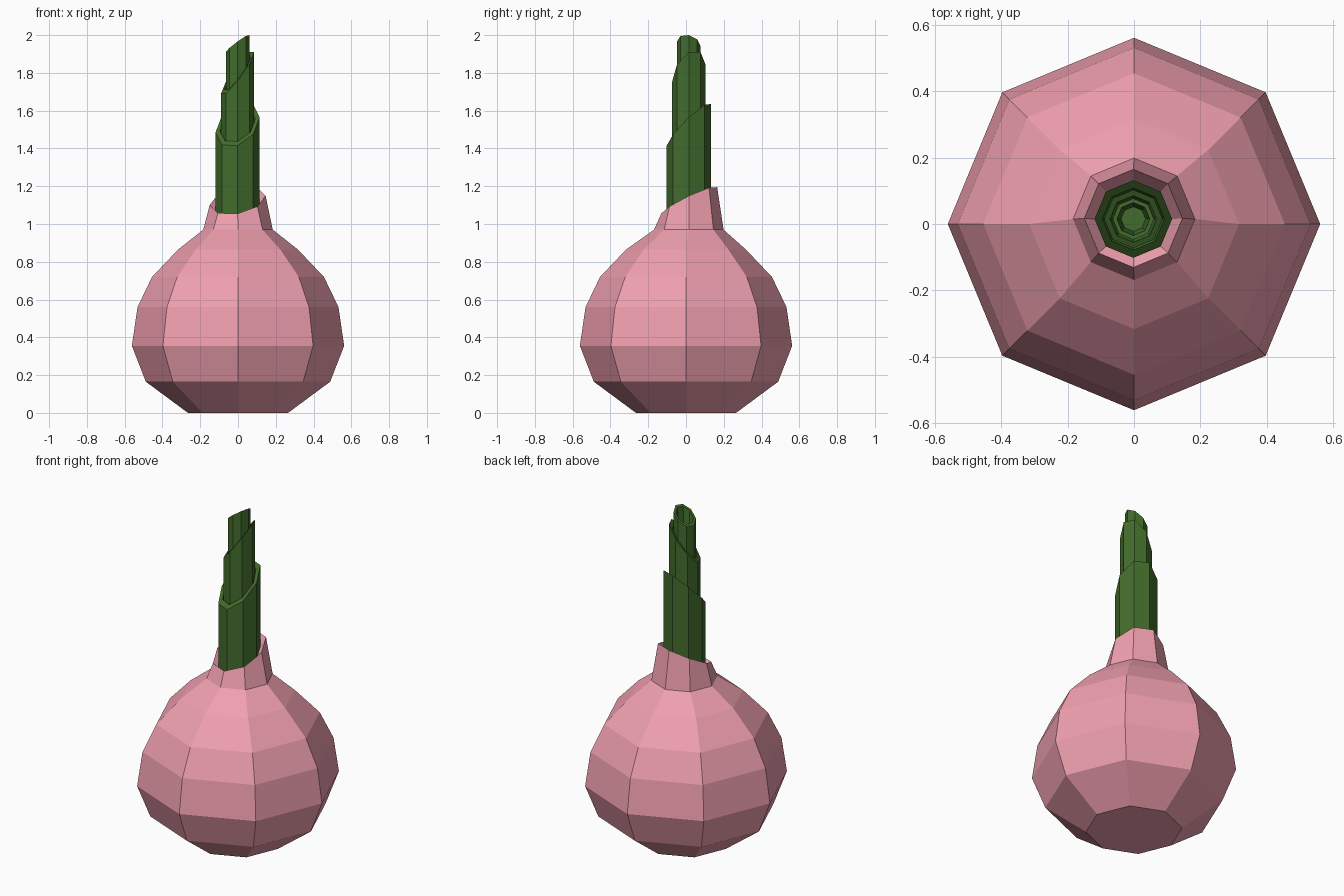
import bpy, bmesh
from math import sin, cos, pi

if "Cube" in bpy.data.objects:
    bpy.data.objects.remove(bpy.data.objects["Cube"])

SIDES = 8

def material(name, rgb):
    m = bpy.data.materials.new(name)
    m.diffuse_color = (*rgb, 1)
    m.use_nodes = True
    m.node_tree.nodes["Principled BSDF"].inputs["Base Color"].default_value = m.diffuse_color
    return m

def ring(r, z, cx=0.0, cy=0.0, tx=0.0, ty=0.0):
    """Octagon whose height tilts by tx towards +x and ty towards +y."""
    pts = []
    for i in range(SIDES):
        a = 2 * pi * i / SIDES
        c, s = cos(a), sin(a)
        pts.append((cx + r * c, cy + r * s, z + tx * c + ty * s))
    return pts

def loft(name, rings, mat):
    """Flat-faced skin through the rings, closed at both ends."""
    bm = bmesh.new()
    loops = [[bm.verts.new(p) for p in pts] for pts in rings]
    for a, b in zip(loops, loops[1:]):
        for i in range(SIDES):
            j = (i + 1) % SIDES
            bm.faces.new((a[i], a[j], b[j], b[i]))
    bm.faces.new(loops[0][::-1])
    bm.faces.new(loops[-1])
    bmesh.ops.recalc_face_normals(bm, faces=bm.faces)
    mesh = bpy.data.meshes.new(name)
    bm.to_mesh(mesh)
    bm.free()
    mesh.materials.append(mat)
    ob = bpy.data.objects.new(name, mesh)
    bpy.context.collection.objects.link(ob)

pink = material("bulb_pink", (0.87, 0.35, 0.43))
green = material("stem_green", (0.055, 0.15, 0.025))

# Bulb body
profile = [(0.265, 0), (0.488, 0.165), (0.562, 0.355), (0.532, 0.56),
           (0.455, 0.72), (0.317, 0.865)]
body = [ring(r, z) for r, z in profile]

# Slanted neck with a shallow recess around the stem
cy = 0.015
body += [ring(0.184, 0.97, 0, cy),
         ring(0.148, 1.125, -0.002, cy + 0.002, 0.025, 0.07),
         ring(0.116, 1.085, -0.002, cy, 0.02, 0.055)]
loft("bulb", body, pink)

# Nested hollow leaf sheaths: radius, base, rim height, tilt x, tilt y
sheaths = [("outer_leaf", 0.117, 1.00, 1.525, 0.04, 0.11),
           ("middle_leaf", 0.088, 1.25, 1.80, 0.11, 0.045),
           ("inner_leaf", 0.062, 1.55, 1.955, 0.045, -0.012)]
for name, r, base, top, tx, ty in sheaths:
    loft(name, [ring(r, base, -0.002, cy),
                ring(r, top, -0.002, cy, tx, ty),
                ring(r * 0.8, top, -0.002, cy, tx * 0.8, ty * 0.8),
                ring(r * 0.6, top - 0.12, -0.002, cy, tx * 0.6, ty * 0.6)], green)
